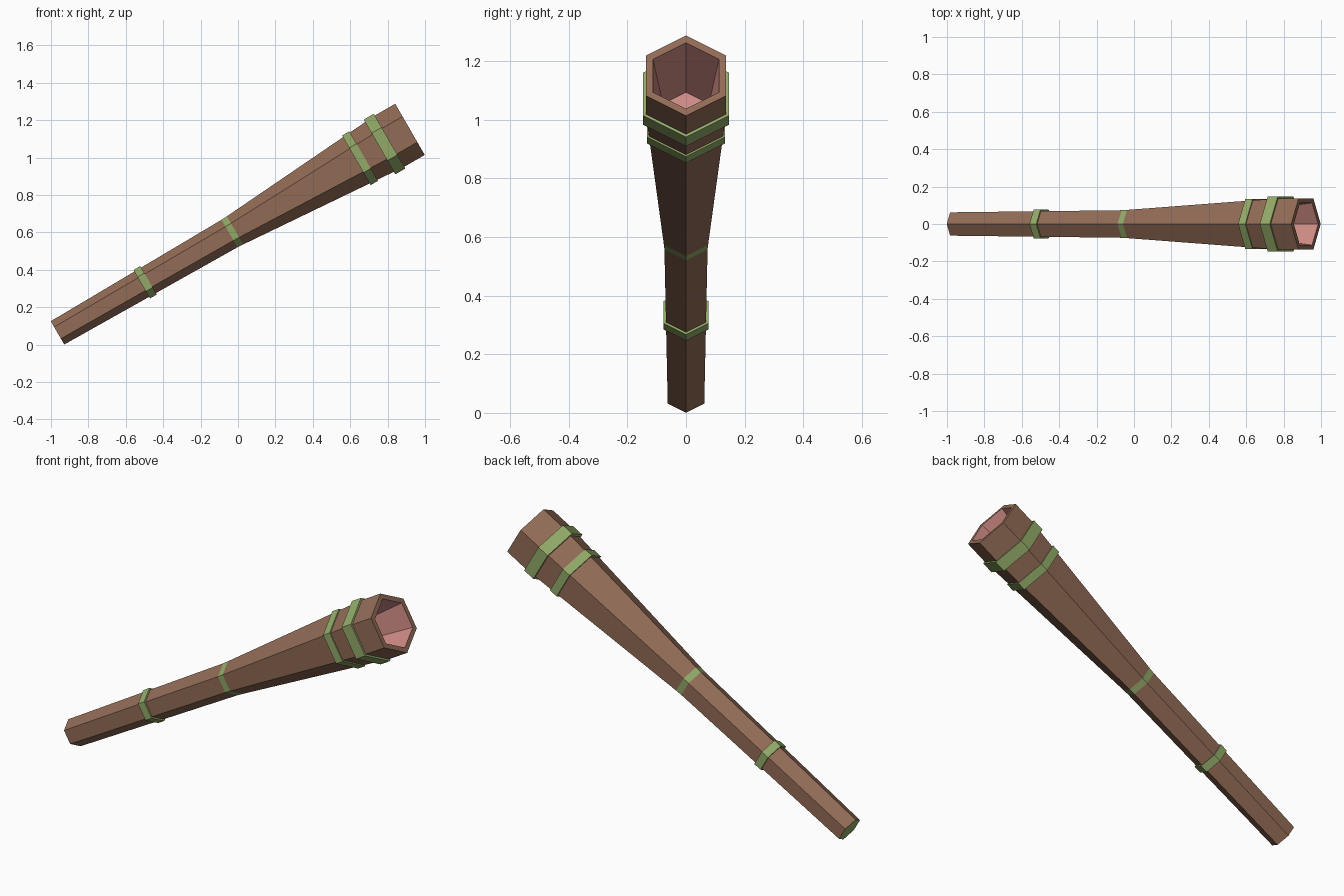
import bpy, bmesh, math
from mathutils import Matrix, Vector

cube = bpy.data.objects.get("Cube")
if cube:
    bpy.data.objects.remove(cube, do_unlink=True)

SIDES = 6
TILT = math.radians(30)

# Frame whose local z runs along the tilted tube, local x points to its upper ridge
axis = Vector((math.cos(TILT), 0, math.sin(TILT)))
ridge = Vector((-math.sin(TILT), 0, math.cos(TILT)))
frame = Matrix((ridge, Vector((0, -1, 0)), axis)).transposed().to_4x4()
frame.translation = (-0.965, 0, 0.0625)


def make_material(name, colour):
    mat = bpy.data.materials.new(name)
    mat.use_nodes = True
    mat.diffuse_color = (*colour, 1)
    bsdf = next(n for n in mat.node_tree.nodes if n.type == 'BSDF_PRINCIPLED')
    bsdf.inputs["Base Color"].default_value = (*colour, 1)
    bsdf.inputs["Roughness"].default_value = 0.9
    return mat


brown = make_material("brown wood", (0.288, 0.15, 0.093))
green = make_material("leaf green", (0.288, 0.402, 0.138))
pink = make_material("pink lining", (0.61, 0.254, 0.231))


def hex_lathe(name, profile, mats, slots, closed=False):
    """Sweep (radius, distance) points around the axis; slots colour each segment."""
    bm = bmesh.new()
    rings = []
    for radius, dist in profile:
        angles = [2 * math.pi * i / SIDES for i in range(SIDES)]
        rings.append([bm.verts.new((radius * math.cos(a), radius * math.sin(a), dist))
                      for a in angles])
    pairs = list(zip(rings, rings[1:]))
    if closed:
        pairs.append((rings[-1], rings[0]))
    for (lower, upper), slot in zip(pairs, slots):
        for i in range(SIDES):
            j = (i + 1) % SIDES
            bm.faces.new((lower[i], lower[j], upper[j], upper[i])).material_index = slot
    if not closed:
        bm.faces.new(rings[0][::-1]).material_index = 1
        bm.faces.new(rings[-1]).material_index = 2
    bmesh.ops.recalc_face_normals(bm, faces=bm.faces)
    bm.transform(frame)
    mesh = bpy.data.meshes.new(name)
    bm.to_mesh(mesh)
    bm.free()
    for mat in mats:
        mesh.materials.append(mat)
    obj = bpy.data.objects.new(name, mesh)
    bpy.context.collection.objects.link(obj)
    return obj


# Flared tube: green butt cap, painted middle stripe, flat rim and pink tapering bore
hex_lathe("tube",
          [(0.072, 0), (0.085, 1.062), (0.087, 1.096), (0.158, 2.05),
           (0.158, 2.176), (0.13, 2.176), (0.091, 1.906)],
          [brown, green, pink], [0, 1, 0, 0, 0, 2])


# Raised bands wrapped around the tube
def band(name, start, end, outer, inner):
    hex_lathe(name, [(inner, start), (outer, start), (outer, end), (inner, end)],
              [green], [0] * 4, closed=True)


band("grip_band", 0.52, 0.562, 0.088, 0.07)
band("neck_band", 1.845, 1.89, 0.153, 0.13)
band("mouth_band", 1.988, 2.05, 0.169, 0.14)
